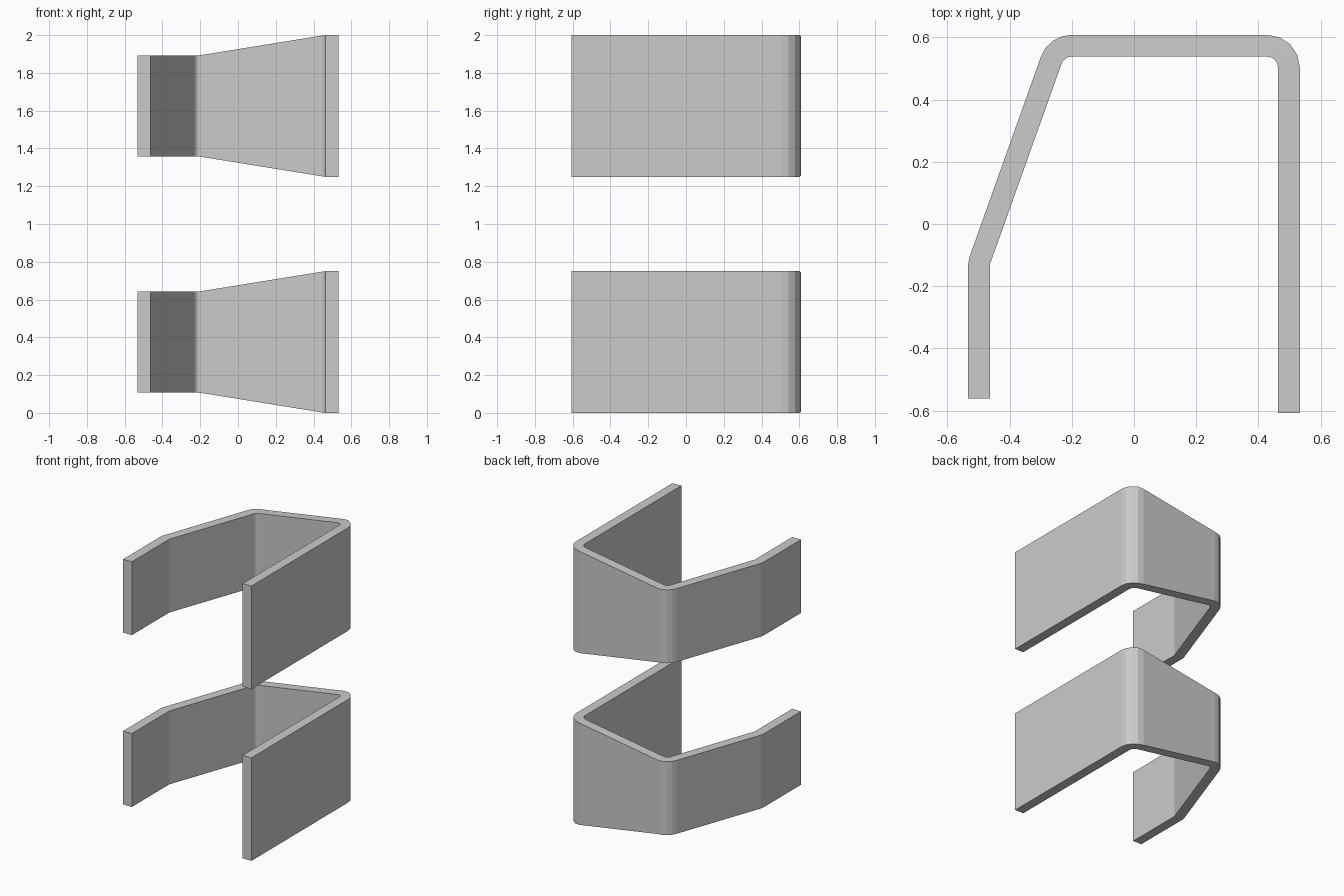
import bpy, bmesh
from math import cos, sin, radians

if "Cube" in bpy.data.objects:
    bpy.data.objects.remove(bpy.data.objects["Cube"])

T = 0.07           # strap thickness
HEIGHT = 0.75      # full height at the wide arm


def half_height(x):
    # narrow on the left, flaring linearly to the wide right arm
    t = min(max((x + 0.21) / 0.67, 0), 1)
    return 0.267 + t * (HEIGHT / 2 - 0.267)


def bend(cx, cy, r, a0, a1, steps):
    # paired (inner, outer) points around a rounded corner
    out = []
    for i in range(steps + 1):
        a = radians(a0 + (a1 - a0) * i / steps)
        out.append([(cx + q * cos(a), cy + q * sin(a)) for q in (r, r + T)])
    return out


# Plan outline: short left arm, slanted wall, back wall, long right arm
sections = [[(-0.463, -0.56), (-0.533, -0.56)]]
sections += bend(-0.463, -0.13, 0.0, 180, 160.3, 1)
sections += bend(-0.20, 0.503, 0.035, 160.3, 90, 4)
sections += bend(0.428, 0.503, 0.035, 90, 0, 4)
sections += [[(0.463, -0.607), (0.533, -0.607)]]

# Strap swept through the sections
bm = bmesh.new()
rings = []
for (ix, iy), (ox, oy) in sections:
    hi, ho = half_height(ix), half_height(ox)
    rings.append([bm.verts.new(p) for p in (
        (ix, iy, -hi), (ox, oy, -ho), (ox, oy, ho), (ix, iy, hi))])
for a, b in zip(rings, rings[1:]):
    for k in range(4):
        n = (k + 1) % 4
        bm.faces.new((a[k], a[n], b[n], b[k]))
bm.faces.new(rings[0])
bm.faces.new(rings[-1])
bmesh.ops.remove_doubles(bm, verts=bm.verts, dist=0.0005)
bmesh.ops.recalc_face_normals(bm, faces=bm.faces)
mesh = bpy.data.meshes.new("bracket")
bm.to_mesh(mesh)
bm.free()

# Two identical brackets, one above the other
for name, z in (("lower_bracket", HEIGHT / 2), ("upper_bracket", 2 - HEIGHT / 2)):
    ob = bpy.data.objects.new(name, mesh)
    ob.location.z = z
    bpy.context.collection.objects.link(ob)
